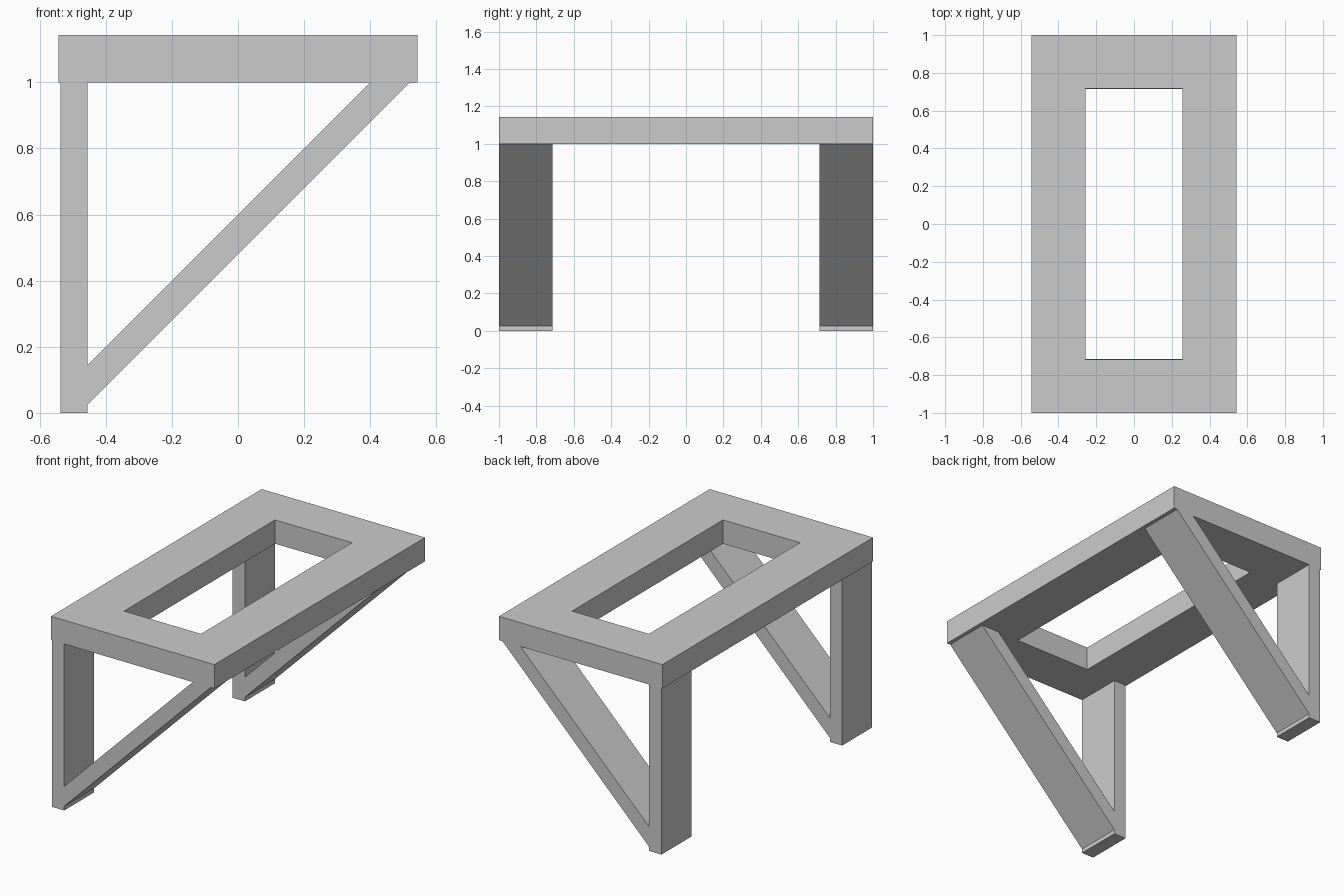
import bpy, bmesh

cube = bpy.data.objects.get("Cube")
if cube:
    bpy.data.objects.remove(cube, do_unlink=True)

grey = bpy.data.materials.new("plain grey")
grey.use_nodes = True
colour = (0.6, 0.6, 0.6, 1)
grey.diffuse_color = colour
grey.node_tree.nodes["Principled BSDF"].inputs["Base Color"].default_value = colour


def finish(name, bm):
    bmesh.ops.recalc_face_normals(bm, faces=bm.faces)
    mesh = bpy.data.meshes.new(name)
    bm.to_mesh(mesh)
    bm.free()
    mesh.materials.append(grey)
    obj = bpy.data.objects.new(name, mesh)
    bpy.context.collection.objects.link(obj)


def extrude(bm, faces, offset):
    result = bmesh.ops.extrude_face_region(bm, geom=faces)
    verts = [g for g in result["geom"] if isinstance(g, bmesh.types.BMVert)]
    bmesh.ops.translate(bm, verts=verts, vec=offset)


# Table top: mitre-free rectangular ring with an open middle
TOP_X, HOLE_X, HOLE_Y = 0.543, 0.256, 0.717
Z_LOW, Z_HIGH = 1.0, 1.143
bm = bmesh.new()
corners = [(-1, -1), (1, -1), (1, 1), (-1, 1)]
outer = [bm.verts.new((sx * TOP_X, sy, Z_LOW)) for sx, sy in corners]
inner = [bm.verts.new((sx * HOLE_X, sy * HOLE_Y, Z_LOW)) for sx, sy in corners]
ring = []
for i in range(4):
    j = (i + 1) % 4
    ring.append(bm.faces.new((outer[i], outer[j], inner[j], inner[i])))
extrude(bm, ring, (0, 0, Z_HIGH - Z_LOW))
finish("top_frame", bm)

# Leg supports: upright post and diagonal brace in one profile
POST_OUT, POST_IN = -0.537, -0.455
profile = [(POST_OUT, 0), (POST_IN, 0), (POST_IN, 0.025), (0.52, Z_LOW),
           (0.40, Z_LOW), (POST_IN, 0.145), (POST_IN, Z_LOW), (POST_OUT, Z_LOW)]
for name, side in (("front_support", -1), ("back_support", 1)):
    bm = bmesh.new()
    face = bm.faces.new([bm.verts.new((x, side, z)) for x, z in profile])
    extrude(bm, [face], (0, -side * (1 - 0.715), 0))
    finish(name, bm)
